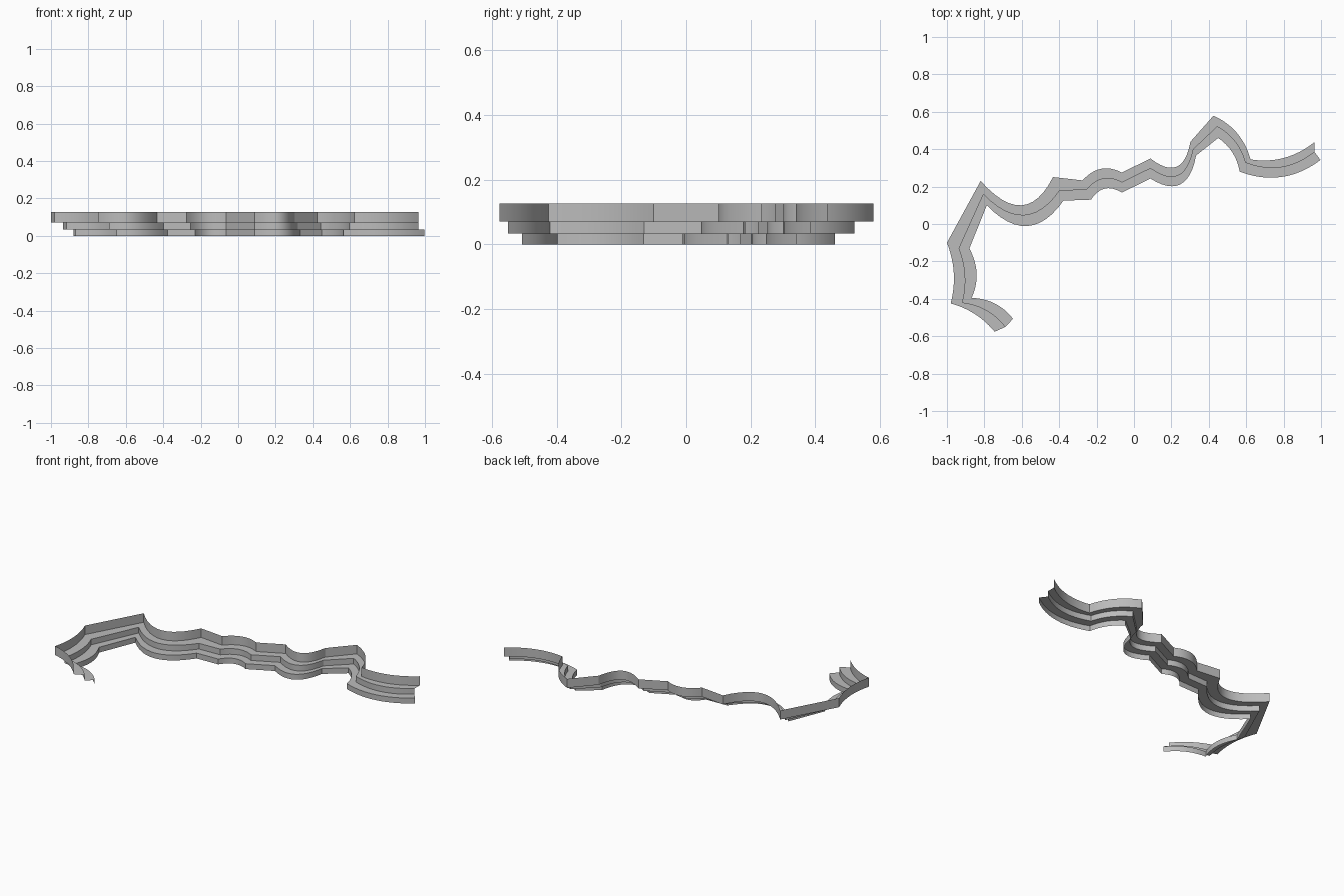
import bpy
from mathutils import Vector

cube = bpy.data.objects.get("Cube")
if cube:
    bpy.data.objects.remove(cube, do_unlink=True)

# Winding edge of each tier, left to right, in hundredths.
# A point marked with a third value is passed by the curve between its neighbours.
C = 1
FRONT_EDGE = [(-64.7, -50.7), (-73.5, -43, C), (-86.8, -39.5), (-84.2, -29.7, C),
              (-88, -13.1), (-78.7, 10), (-56, -1, C), (-37.7, 12.5), (-23, 13),
              (-15.2, 19, C), (-6.5, 16.8), (8.8, 24.3), (23.3, 20.6, C),
              (33.2, 36.6), (45, 46), (51, 40.5, C), (56.5, 28), (77.8, 25, C), (99.7, 34.2)]
MIDDLE_EDGE = [(-68.7, -55), (-79, -46, C), (-91.7, -42), (-90.2, -29, C),
               (-93.5, -13), (-80.5, 15.8), (-57, 4.8, C), (-39.8, 17.8), (-25.3, 18.3),
               (-15.7, 24.3, C), (-6.5, 22.2), (8.8, 29.7), (22.5, 25.5, C),
               (31.8, 40), (44.5, 52), (53.2, 45, C), (59.5, 32.8), (77.8, 30.2, C), (96.5, 38.5)]
BACK_EDGE = [(-74.5, -57.6), (-85.3, -48, C), (-98, -42.5), (-96.3, -27, C),
             (-100, -10), (-82, 23), (-57.3, 10.5, C), (-43.3, 25.1), (-27.5, 23.3),
             (-16.3, 29.7, C), (-6.5, 27.5), (8.8, 35), (22.2, 30.4, C),
             (30.2, 44), (42.5, 57.9), (54.3, 49.5, C), (62.3, 34.5), (78.9, 35, C), (96.5, 43.8)]
LEVELS = (0, 0.034, 0.07, 0.127)
STEPS = 12


def trace(keys):
    """Turn edge keys into a polyline of straight and curved spans."""
    points = [Vector(k[:2]) / 100 for k in keys]
    line = [points[0]]
    for i in range(1, len(keys)):
        if len(keys[i]) == 3:
            a, m, b = points[i - 1:i + 2]
            # Bezier control that makes the curve pass through m
            t = (m - a).length / ((m - a).length + (b - m).length)
            c = (m - a * (1 - t) ** 2 - b * t ** 2) / (2 * t * (1 - t))
            for s in range(1, STEPS):
                u = s / STEPS
                line.append(a * (1 - u) ** 2 + c * 2 * u * (1 - u) + b * u ** 2)
        else:
            line.append(points[i])
    return line


def at_height(line, z):
    return [(p.x, p.y, z) for p in line]


stone = bpy.data.materials.new("stone_grey")
stone.use_nodes = True
colour = (0.5, 0.5, 0.5, 1)
stone.diffuse_color = colour
stone.node_tree.nodes["Principled BSDF"].inputs["Base Color"].default_value = colour

# Rows of the stepped section, from the front foot to the back rim
rows = []
for tier, edge in enumerate((FRONT_EDGE, MIDDLE_EDGE, BACK_EDGE)):
    line = trace(edge)
    rows += [at_height(line, LEVELS[tier]), at_height(line, LEVELS[tier + 1])]

# Bridge the rows into risers and treads
count = len(rows[0])
verts = [v for row in rows for v in row]
faces = []
for r in range(len(rows) - 1):
    for i in range(count - 1):
        a = r * count + i
        faces.append((a, a + 1, a + 1 + count, a + count))

mesh = bpy.data.meshes.new("stepped_terrace")
mesh.from_pydata(verts, [], faces)
mesh.materials.append(stone)
terrace = bpy.data.objects.new("stepped_terrace", mesh)
bpy.context.collection.objects.link(terrace)

# Smooth curved risers, crisp steps and corners
bpy.context.view_layer.objects.active = terrace
terrace.select_set(True)
bpy.ops.object.shade_smooth_by_angle(angle=0.4)
